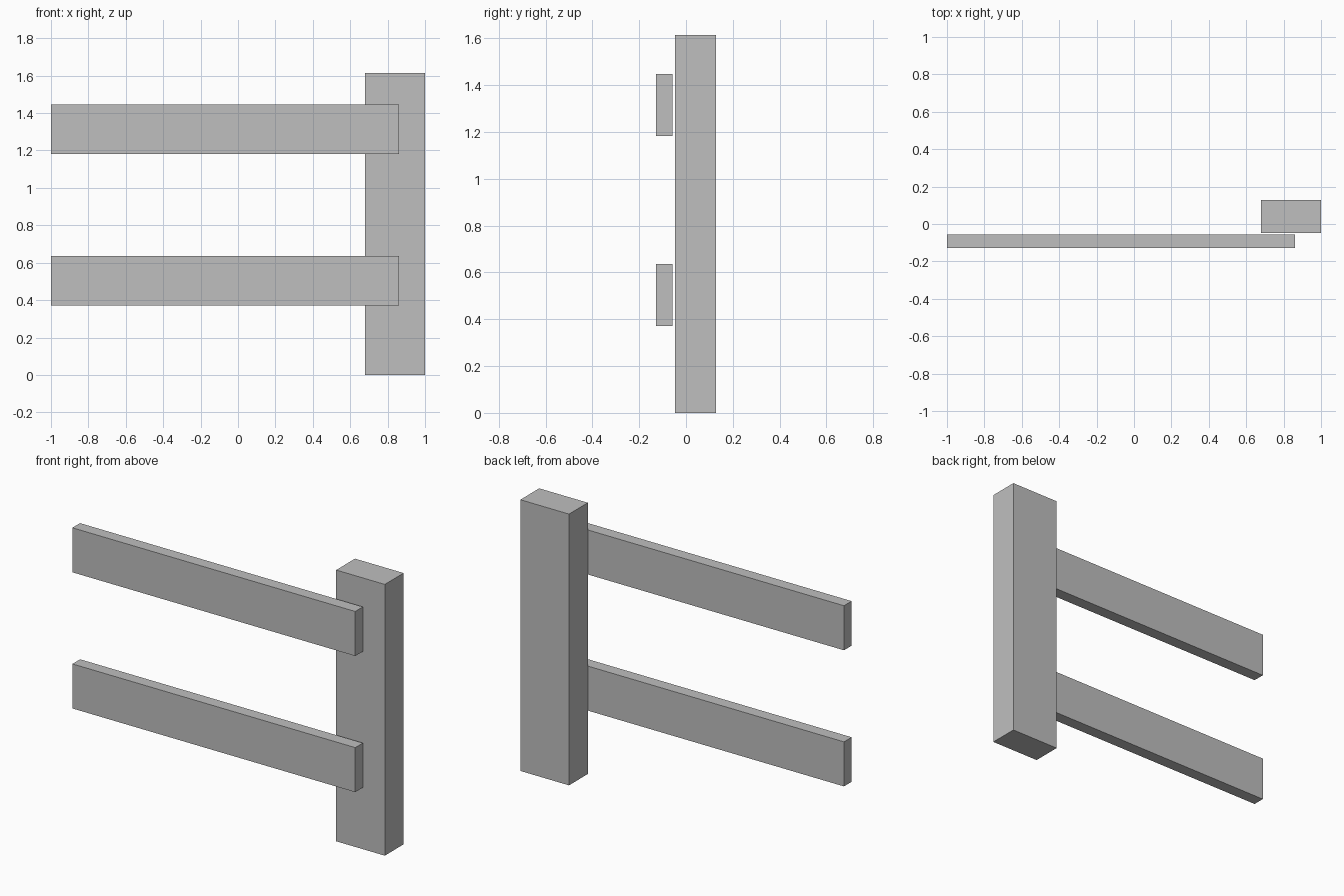
import bpy
from mathutils import Vector

cube = bpy.data.objects.get("Cube")
if cube:
    bpy.data.objects.remove(cube, do_unlink=True)

GREY = (0.52, 0.52, 0.52, 1.0)
mat = bpy.data.materials.new("plain grey")
mat.use_nodes = True
mat.diffuse_color = GREY
mat.node_tree.nodes["Principled BSDF"].inputs["Base Color"].default_value = GREY


def box(name, low, high):
    """Flat-sided box spanning two opposite corners."""
    low, high = Vector(low), Vector(high)
    bpy.ops.mesh.primitive_cube_add(size=1, location=(low + high) / 2)
    obj = bpy.context.object
    obj.name = name
    obj.scale = high - low
    bpy.ops.object.transform_apply(location=False, rotation=False, scale=True)
    obj.data.materials.append(mat)
    return obj


# Upright post
box("fence_post", (0.68, -0.048, 0), (1, 0.129, 1.614))

# Two rails, standing just clear of the front of the post
for name, bottom in (("lower_rail", 0.372), ("upper_rail", 1.182)):
    box(name, (-1, -0.129, bottom), (0.862, -0.057, bottom + 0.265))
